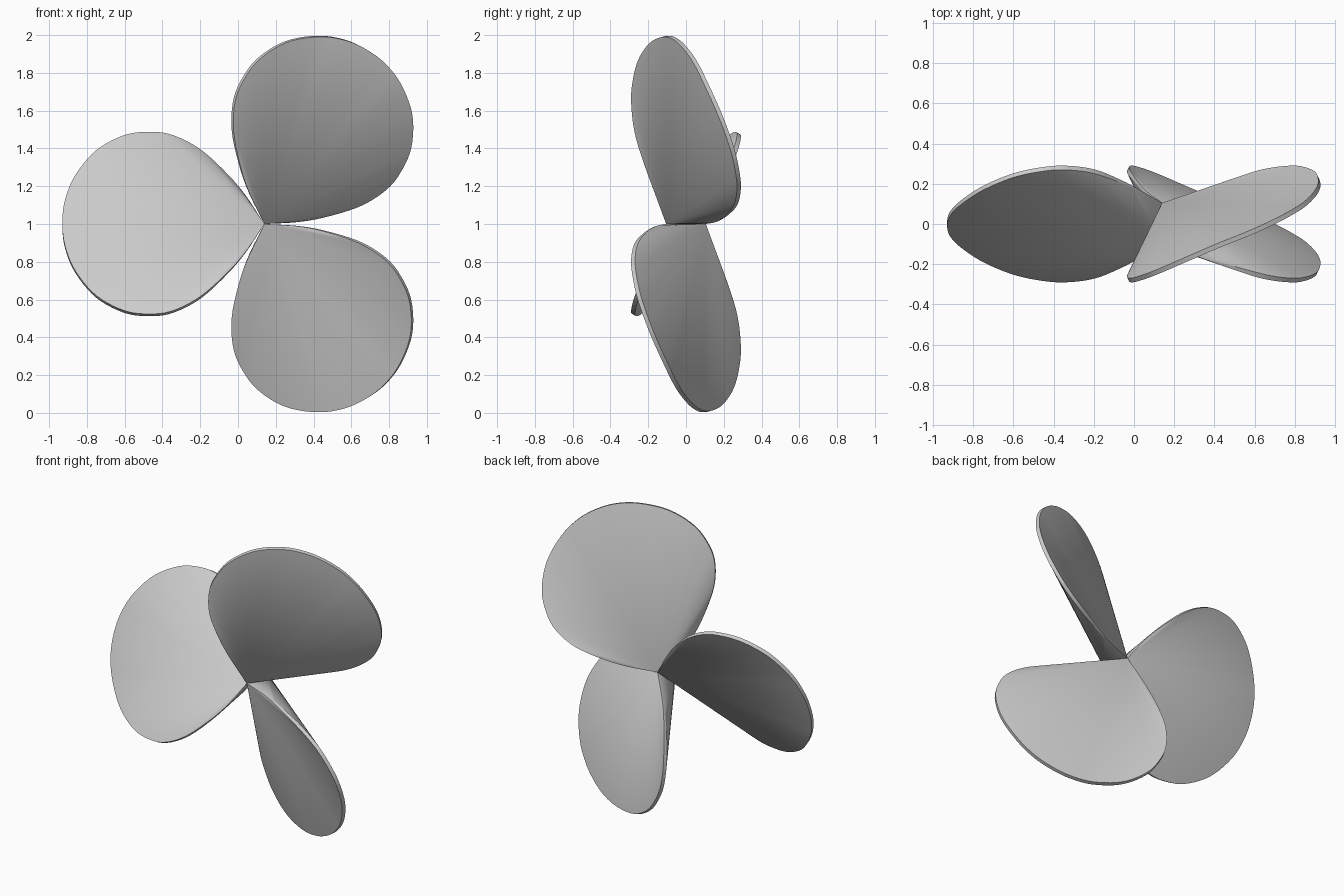
import bpy, bmesh, math
from mathutils import Vector

if "Cube" in bpy.data.objects:
    bpy.data.objects.remove(bpy.data.objects["Cube"])

HUB = Vector((0.14, 0, 1.0))
PITCH = math.radians(30)
EDGE = 0.012          # half thickness of the rim

# Half outline, root to tip: (radius, depth, half width)
half = [(0, .105, 0), (.10, .16, .15), (.20, .21, .265), (.34, .262, .39),
        (.48, .280, .463), (.60, .272, .482), (.74, .242, .465), (.89, .180, .385),
        (1.0, .108, .255), (1.055, .052, .125), (1.07, 0, 0)]
outline = [Vector(p) for p in half]
outline += [Vector((r, -d, -w)) for r, d, w in reversed(half[:-1])]


def smooth_path(pts, steps):
    """Catmull-Rom curve through the points."""
    out = []
    ext = [2 * pts[0] - pts[1]] + pts + [2 * pts[-1] - pts[-2]]
    for a, b, c, d in zip(ext, ext[1:], ext[2:], ext[3:]):
        for i in range(steps):
            t = i / steps
            out.append(0.5 * (2 * b + (c - a) * t + (2 * a - 5 * b + 4 * c - d) * t * t
                              + (3 * b - a - 3 * c + d) * t ** 3))
    return out + [pts[-1]]


rim = smooth_path(outline, 5)


def make_blade(name, angle):
    u = Vector((math.cos(angle), 0, math.sin(angle)))      # along the blade
    w = Vector((math.sin(angle), 0, -math.cos(angle)))     # across, clockwise from the front
    back_dir = Vector((0, 1, 0))
    normal = w * math.sin(PITCH) - back_dir * math.cos(PITCH)
    bm = bmesh.new()
    front, back = [], []
    for p in rim:
        co = HUB + u * p.x + back_dir * p.y + w * p.z
        off = normal * EDGE * min(1, p.x / 0.3)
        front.append(bm.verts.new(co + off))
        back.append(bm.verts.new(co - off))
    n = len(rim)
    # rim band
    for i in range(n - 1):
        bm.faces.new((front[i], front[i + 1], back[i + 1], back[i]))
    # front face fans out from the front root, back face from the back root
    for i in range(n - 2):
        bm.faces.new((front[-1], front[i + 1], front[i]))
    for i in range(1, n - 1):
        bm.faces.new((back[0], back[i], back[i + 1]))
    bmesh.ops.remove_doubles(bm, verts=bm.verts, dist=1e-5)
    bmesh.ops.recalc_face_normals(bm, faces=bm.faces)
    mesh = bpy.data.meshes.new(name)
    bm.to_mesh(mesh)
    bm.free()
    obj = bpy.data.objects.new(name, mesh)
    bpy.context.collection.objects.link(obj)
    bpy.ops.object.select_all(action='DESELECT')
    obj.select_set(True)
    bpy.context.view_layer.objects.active = obj
    bpy.ops.object.shade_smooth_by_angle(angle=math.radians(25))


# Three blades around the hub line
for i, label in enumerate(("upper", "left", "lower")):
    make_blade(f"{label}_blade", math.radians(60 + 120 * i))
